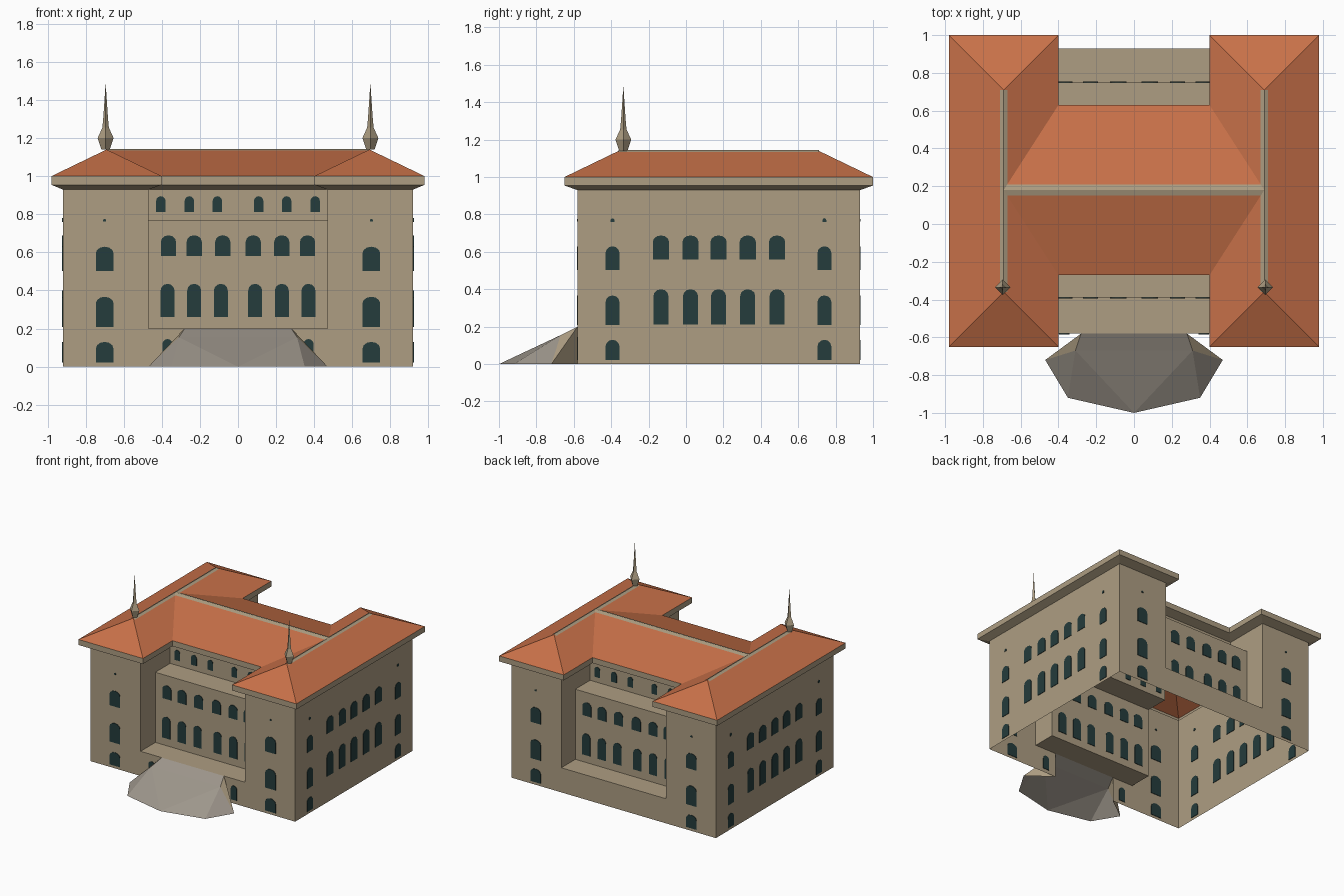
import bpy, bmesh, math
from mathutils import Vector

if "Cube" in bpy.data.objects:
    bpy.data.objects.remove(bpy.data.objects["Cube"])


def material(name, rgb):
    m = bpy.data.materials.new(name)
    m.diffuse_color = (*rgb, 1)
    m.use_nodes = True
    m.node_tree.nodes["Principled BSDF"].inputs["Base Color"].default_value = m.diffuse_color
    return m


STONE = material("tan_stone", (0.42, 0.34, 0.225))
ROOF = material("terracotta_tiles", (0.58, 0.165, 0.066))
GLASS = material("dark_teal_glass", (0.018, 0.045, 0.045))
STEP = material("grey_paving", (0.34, 0.305, 0.26))


class Part:
    """Collects faces, each turned to face a given direction."""
    def __init__(self, name, *mats):
        self.name, self.mats, self.bm = name, mats, bmesh.new()

    def face(self, pts, out, mat=0):
        pts = [Vector(p) for p in pts]
        n = (pts[1] - pts[0]).cross(pts[2] - pts[1])
        if n.dot(Vector(out)) < 0:
            pts.reverse()
        f = self.bm.faces.new([self.bm.verts.new(p) for p in pts])
        f.material_index = mat

    def done(self):
        bmesh.ops.remove_doubles(self.bm, verts=self.bm.verts, dist=0.0005)
        me = bpy.data.meshes.new(self.name)
        self.bm.to_mesh(me)
        self.bm.free()
        for m in self.mats:
            me.materials.append(m)
        ob = bpy.data.objects.new(self.name, me)
        bpy.context.collection.objects.link(ob)
        return ob


TOP, LEDGE, BASE = 0.93, 0.77, 0.20      # wall top, upper ledge, terrace heights
W, IN = 0.92, 0.47                       # outer and inner wing walls
F, B = -0.58, 0.93                       # front and back walls
# per facade: outer wall, recessed wall, attic wall, outward direction
FACADES = [(F, -0.39, -0.20, -1), (B, 0.75, 0.56, 1)]

# ---- walls: open shell, H-shaped plan
walls = Part("walls", STONE)


def wall_y(x0, x1, y, z0, z1, d):
    walls.face([(x0, y, z0), (x1, y, z0), (x1, y, z1), (x0, y, z1)], (0, d, 0))


def wall_x(x, y0, y1, z0, z1, d):
    walls.face([(x, y0, z0), (x, y1, z0), (x, y1, z1), (x, y0, z1)], (d, 0, 0))


def ledge(y0, y1, z):
    walls.face([(-IN, y0, z), (IN, y0, z), (IN, y1, z), (-IN, y1, z)], (0, 0, 1))


for s in (1, -1):
    wall_x(s * W, F, B, 0, TOP, s)
for outer, recess, attic, d in FACADES:
    for s in (1, -1):
        wall_y(s * IN, s * W, outer, 0, TOP, d)
        wall_x(s * IN, outer, recess, BASE, TOP, -s)
        wall_x(s * IN, recess, attic, LEDGE, TOP, -s)
        # base wall stays open where the front ramp meets it
        wall_y(s * (0.28 if d < 0 else 0), s * IN, outer, 0, BASE, d)
    wall_y(-IN, IN, recess, BASE, LEDGE, d)
    wall_y(-IN, IN, attic, LEDGE, TOP, d)
    ledge(outer, recess, BASE)
    ledge(recess, attic, LEDGE)
walls.done()

# ---- roof: two hipped wings joined by a cross ridge
E, R, EX, RX = 1.0, 1.14, 0.98, 0.69     # eave and ridge heights, eave and ridge x
VX, YM = 0.40, 0.18                      # valley corner x, cross ridge y
roof = Part("roof", ROOF)
for s in (1, -1):
    e1, e2 = (s * EX, -0.65, E), (s * EX, 1, E)
    e3, e4 = (s * VX, 1, E), (s * VX, -0.65, E)
    v1, v2 = (s * VX, 0.63, E), (s * VX, -0.27, E)
    r0, j, r1 = (s * RX, -0.36, R), (s * RX, YM, R), (s * RX, 0.71, R)
    for f in ([e1, e2, r1, j, r0], [e4, e1, r0], [e2, e3, r1],
              [v2, e4, r0, j], [e3, v1, j, r1],
              [(0, -0.27, E), v2, j, (0, YM, R)],
              [v1, (0, 0.63, E), (0, YM, R), j]):
        roof.face(f, (0, 0, 1))
roof.done()

# ---- cornice: upright fascia and sloping soffit following the plan
cornice = Part("cornice", STONE)
eave = [(0, -0.27), (VX, -0.27), (VX, -0.65), (EX, -0.65),
        (EX, 1), (VX, 1), (VX, 0.63), (0, 0.63)]
wall = [(0, -0.20), (IN, -0.20), (IN, F), (W, F),
        (W, B), (IN, B), (IN, 0.56), (0, 0.56)]
for s in (1, -1):
    for i in range(len(eave) - 1):
        (ax, ay), (bx, by) = eave[i], eave[i + 1]
        (cx, cy), (dx, dy) = wall[i], wall[i + 1]
        out = (s * (by - ay), -(bx - ax), 0)
        a, b = (s * ax, ay, 0.955), (s * bx, by, 0.955)
        cornice.face([a, b, (s * bx, by, E), (s * ax, ay, E)], out)
        cornice.face([a, b, (s * dx, dy, TOP), (s * cx, cy, TOP)], (0, 0, -1))
cornice.done()

# ---- ridge caps: thin pale strips laid over the ridges
caps = Part("ridge_caps", STONE)
LIFT = 0.004
for side in (1, -1):
    for s in (1, -1):
        x, dz = s * RX, 0.02 * 0.14 / 0.29
        caps.face([(x, -0.36, R + LIFT), (x, 0.71, R + LIFT),
                   (x + side * 0.02, 0.71, R + LIFT - dz),
                   (x + side * 0.02, -0.36, R + LIFT - dz)], (0, 0, 1))
    y, dz = YM + side * 0.028, 0.028 * 0.14 / 0.45
    caps.face([(-RX, YM, R + LIFT), (RX, YM, R + LIFT),
               (RX, y, R + LIFT - dz), (-RX, y, R + LIFT - dz)], (0, 0, 1))
caps.done()

# ---- windows: thin arched plates set through the walls
windows = Part("windows", GLASS)


def window(axis, plane, c, w, z0, z1):
    h, rise = w / 2, min(w / 2, 0.035)
    prof = [(c - h, z0), (c + h, z0)]
    for k in range(7):
        a = math.pi * k / 6
        prof.append((c + h * math.cos(a), z1 - rise + rise * math.sin(a)))

    def put(p, off):
        return (plane + off, p[0], p[1]) if axis == 'x' else (p[0], plane + off, p[1])
    n = Vector((1, 0, 0) if axis == 'x' else (0, 1, 0))
    for off in (-0.004, 0.004):
        windows.face([put(p, off) for p in prof], n * off)
    mid = Vector(put((c, (z0 + z1) / 2), 0))
    for i, p in enumerate(prof):
        q = prof[(i + 1) % len(prof)]
        pts = [put(p, -.004), put(q, -.004), put(q, .004), put(p, .004)]
        windows.face(pts, (Vector(put(p, 0)) + Vector(put(q, 0))) / 2 - mid)


WING_ROWS = [(0.022, 0.13), (0.208, 0.367), (0.503, 0.63)]
for s in (1, -1):
    for outer, recess, attic, d in FACADES:
        for z0, z1 in WING_ROWS:
            window('y', outer, s * 0.70, 0.093, z0, z1)
        window('y', outer, s * 0.70, 0.016, 0.762, 0.776)
        for x in (0.08, 0.23, 0.365):
            window('y', recess, s * x, 0.08, 0.58, 0.69)
        for x in (0.09, 0.23, 0.37):
            window('y', recess, s * x, 0.073, 0.26, 0.435)
        for x in (0.108, 0.255, 0.405):
            window('y', attic, s * x, 0.05, 0.812, 0.895)
    window('y', F, s * 0.37, 0.055, 0.03, 0.145)
    for y in (-0.393, 0.74):
        for z0, z1 in WING_ROWS:
            window('x', s * W, y, 0.074, z0, z1)
        window('x', s * W, y, 0.02, 0.76, 0.78)
    for y in (-0.134, 0.024, 0.174, 0.33, 0.487):
        window('x', s * W, y, 0.087, 0.56, 0.688)
        window('x', s * W, y, 0.08, 0.212, 0.40)
windows.done()

# ---- entrance ramp: faceted grey slope with stone flanks
ramp = Part("entrance_ramp", STEP, STONE)
tip = (0, -1, 0)
mids = {s: (s * 0.31, -0.67, 0.155) for s in (1, -1)}
tops = {s: (s * 0.28, F, BASE) for s in (1, -1)}
ramp.face([tops[-1], tops[1], mids[1], mids[-1]], (0, -1, 1))
ramp.face([mids[-1], mids[1], tip], (0, -1, 1))
for s in (1, -1):
    side, corner = (s * 0.47, -0.72, 0), (s * 0.35, -0.92, 0)
    foot = (s * 0.28, F, 0)
    ramp.face([mids[s], corner, tip], (0, -1, 1))
    ramp.face([mids[s], side, corner], (s, -1, 1))
    ramp.face([mids[s], tops[s], side], (s, 1, 0.3), 1)
    ramp.face([tops[s], foot, side], (s, 1, 0.3), 1)
ramp.done()

# ---- finials: four-sided spires on the front ridge ends
PROFILE = [(0.022, 1.14), (0.042, 1.20), (0.017, 1.255), (0.012, 1.31), (0.0, 1.49)]
for s, label in ((1, "right"), (-1, "left")):
    fin = Part("finial_" + label, STONE)
    for k in range(4):
        a, b = math.pi / 2 * k, math.pi / 2 * (k + 1)

        def at(r, z, t):
            return (s * 0.695 + r * math.cos(t), -0.335 + r * math.sin(t), z)
        out = (math.cos((a + b) / 2), math.sin((a + b) / 2), 0)
        for (r0, z0), (r1, z1) in zip(PROFILE, PROFILE[1:]):
            pts = [at(r0, z0, a), at(r0, z0, b), at(r1, z1, b)]
            if r1 > 0:
                pts.append(at(r1, z1, a))
            fin.face(pts, out)
    fin.done()
